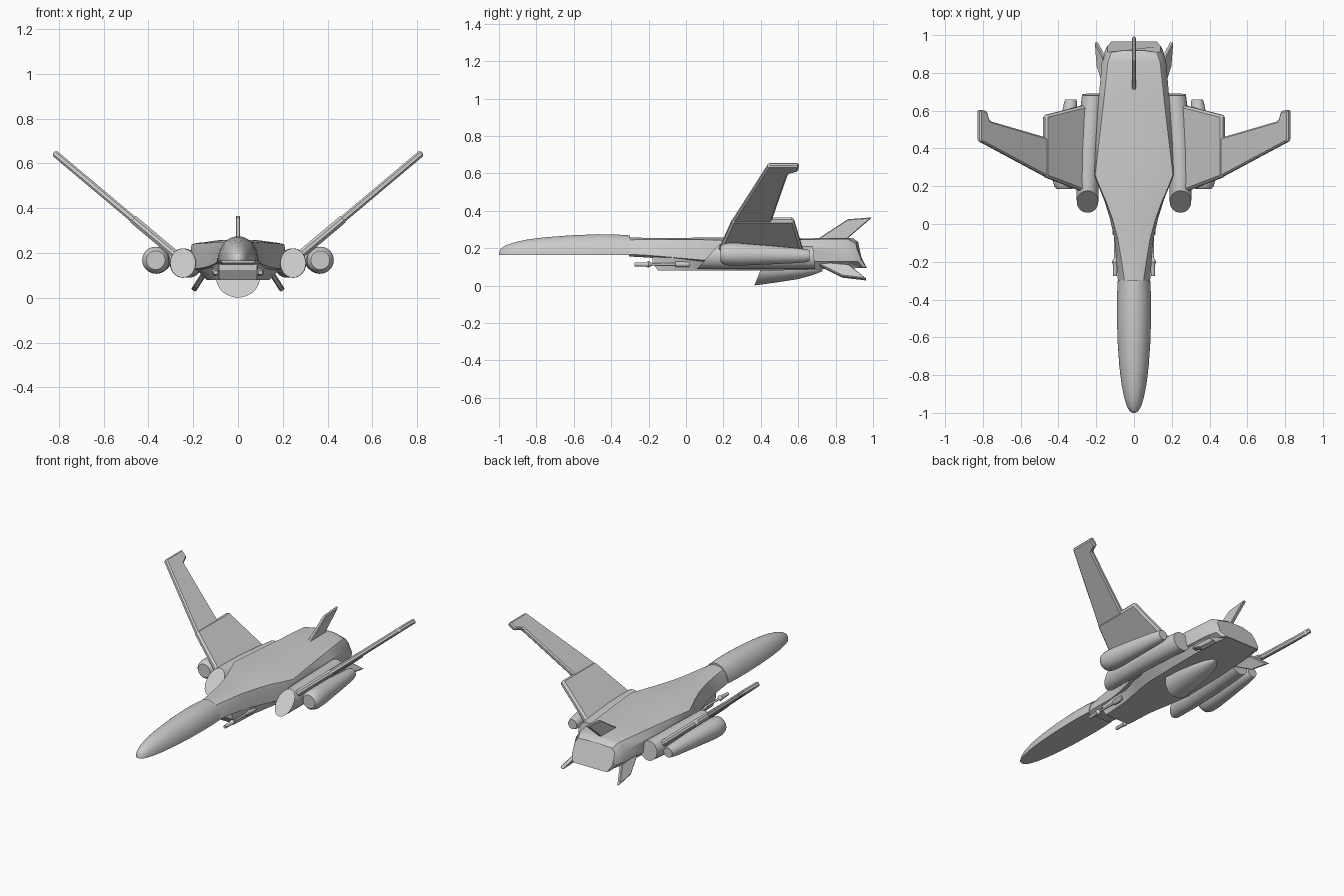
import bpy, bmesh, math
from mathutils import Vector

if "Cube" in bpy.data.objects:
    bpy.data.objects.remove(bpy.data.objects["Cube"])


def finish(name, bm, mirror=False, bevel=0, smooth=True):
    bmesh.ops.recalc_face_normals(bm, faces=bm.faces)
    me = bpy.data.meshes.new(name)
    bm.to_mesh(me)
    bm.free()
    ob = bpy.data.objects.new(name, me)
    bpy.context.collection.objects.link(ob)
    bpy.ops.object.select_all(action='DESELECT')
    bpy.context.view_layer.objects.active = ob
    ob.select_set(True)
    if smooth:
        bpy.ops.object.shade_smooth_by_angle(angle=math.radians(30))
    if bevel:
        b = ob.modifiers.new("edge_bevel", 'BEVEL')
        b.width, b.segments = bevel, 1
    if mirror:
        ob.modifiers.new("mirror", 'MIRROR')
    return ob


def loft(name, rings, **kw):
    """Skin closed rings of equal point count and cap both ends."""
    bm = bmesh.new()
    rows = [[bm.verts.new(p) for p in r] for r in rings]
    n = len(rows[0])
    for a, b in zip(rows, rows[1:]):
        for i in range(n):
            j = (i + 1) % n
            bm.faces.new((a[i], a[j], b[j], b[i]))
    bm.faces.new(rows[0])
    bm.faces.new(rows[-1])
    return finish(name, bm, **kw)


def plate(name, pts, normal, thick, **kw):
    """Flat outline thickened evenly to both sides."""
    off = Vector(normal).normalized() * thick / 2
    return loft(name, [[Vector(p) - off for p in pts], [Vector(p) + off for p in pts]],
                smooth=False, **kw)


def ellipse(x, y, z, rx, rz, shear=0, a0=0, a1=2 * math.pi, n=28):
    """Cross-section ring; shear leans it along y with height."""
    closed = abs(a1 - a0 - 2 * math.pi) < 1e-4
    out = []
    for i in range(n):
        a = a0 + (a1 - a0) * i / (n if closed else n - 1)
        dz = rz * math.sin(a)
        out.append((x + rx * math.cos(a), y + shear * dz, z + dz))
    return out


def both(half, y):
    """Full ring from a half section listed top to bottom."""
    r = [(x, y, z) for x, z in half]
    return r + [(-x, yy, z) for x, yy, z in reversed(r)]


# Nose: half-round above a flat underside
loft("nose", [ellipse(0, y, .165, w, h, 0, 0, math.pi, 24) for y, w, h in
              [(-1, .008, .012), (-.99, .024, .033), (-.965, .038, .05), (-.92, .052, .066),
               (-.85, .066, .082), (-.75, .078, .094), (-.62, .087, .104), (-.47, .091, .11),
               (-.38, .09, .109), (-.3, .086, .104)]])

# Main body: y, ridge z, deck width/z, shoulder width/z, lower side width/z
body = [(-.305, .258, .05, .245, .07, .22, .085, .168),
        (-.2, .255, .065, .246, .08, .215, .093, .162),
        (-.08, .254, .085, .246, .095, .21, .103, .152),
        (.03, .256, .115, .246, .12, .21, .128, .142),
        (.12, .258, .148, .245, .154, .215, .156, .134),
        (.2, .258, .183, .242, .188, .22, .186, .13),
        (.26, .258, .206, .24, .21, .22, .206, .13),
        (.43, .255, .186, .244, .203, .21, .2, .13),
        (.65, .253, .16, .247, .188, .205, .184, .13),
        (.86, .255, .138, .25, .17, .2, .168, .13)]
rings = [both([(dw * .4, zt), (dw, dz), (sw, sz), (lw, lz), (lw * .8, lz - .012)], y)
         for y, zt, dw, dz, sw, sz, lw, lz in body]


def tail(bx, tz, y0):
    """Tail section leaning aft toward the bottom, corners swept forward."""
    half = [(bx * .4, tz), (bx, tz - .01), (bx * 1.16, .2), (bx * 1.18, .13), (bx, .097)]
    return [(x, y0 + (.25 - z) * .45 - max(0, abs(x) - .08) * .4, z) for x, _, z in both(half, 0)]


rings += [tail(.13, .253, .895), tail(.12, .235, .913)]
loft("fuselage", rings)

# Lower hull beneath the body
hull = [(-.18, .085, .16, .085, .125), (-.15, .088, .155, .085, .08), (.03, .12, .145, .095, .08),
        (.2, .182, .14, .125, .08), (.3, .2, .14, .14, .08), (.6, .186, .14, .14, .083),
        (.85, .165, .14, .13, .092)]
rings = [both([(uw, uz), (bw, bz)], y) for y, uw, uz, bw, bz in hull]
rings.append([(x, y + (.08 if z < .12 else .05), z) for x, y, z in
              both([(.145, .14), (.105, .094)], .885)])
loft("lower_hull", rings)

# Belly intake: half cone with a raked open face
loft("belly_intake", [ellipse(0, y, .087, w, h, s, math.pi, 2 * math.pi, 24) for y, w, h, s in
                      [(.4, .097, .086, .4), (.5, .09, .07, .2), (.6, .072, .052, 0),
                       (.68, .047, .03, 0), (.73, .015, .01, 0)]])

# Inner engines with raked inlets
loft("inner_engine", [ellipse(x, y, z, rx, rz, s) for x, y, z, rx, rz, s in
                      [(.246, .118, .155, .057, .065, .9), (.246, .24, .155, .059, .066, .2),
                       (.24, .4, .155, .061, .065, 0), (.228, .58, .152, .06, .062, 0),
                       (.218, .685, .15, .057, .06, -.1)]], mirror=True)

# Outer pods, tapering aft
loft("outer_pod", [ellipse(x, y, z, r, r) for x, y, z, r in
                   [(.368, .185, .168, .042), (.368, .197, .168, .053), (.368, .225, .168, .06),
                    (.364, .29, .167, .06), (.352, .45, .164, .05), (.342, .58, .161, .041),
                    (.336, .64, .16, .035), (.335, .66, .16, .03)]], mirror=True)

# Wings: upswept inner panel and thinner outer blade
SLOPE = .84
NORMAL = (-SLOPE, 0, 1)


def on_wing(pts):
    return [(x, y, .352 + SLOPE * (x - .47)) for x, y in pts]


plate("inner_wing", on_wing([(.255, .165), (.477, .25), (.477, .575), (.26, .63)]),
      NORMAL, .038, bevel=.012, mirror=True)
plate("outer_wing", on_wing([(.45, .24), (.823, .44), (.823, .605), (.785, .598),
                             (.768, .545), (.45, .452)]), NORMAL, .03, bevel=.008, mirror=True)

# Tail fins
plate("top_fin", [(0, .69, .24), (0, .865, .355), (0, .995, .365), (0, .85, .24)],
      (1, 0, 0), .02, bevel=.004)
plate("lower_fin", [(.14, .68, .125), (.19, .835, .047), (.2, .965, .032), (.15, .87, .109)],
      (.84, 0, .54), .024, bevel=.004, mirror=True)

# Nose guns: muzzle, barrel and breech in one profile
loft("gun", [ellipse(.1, y, z, r, r, n=12) for y, z, r in
             [(-.275, .113, .01), (-.215, .113, .012), (-.2, .114, .017), (-.19, .114, .012),
              (-.18, .114, .006), (-.06, .114, .007), (-.055, .114, .015), (.02, .114, .015)]],
     mirror=True)
